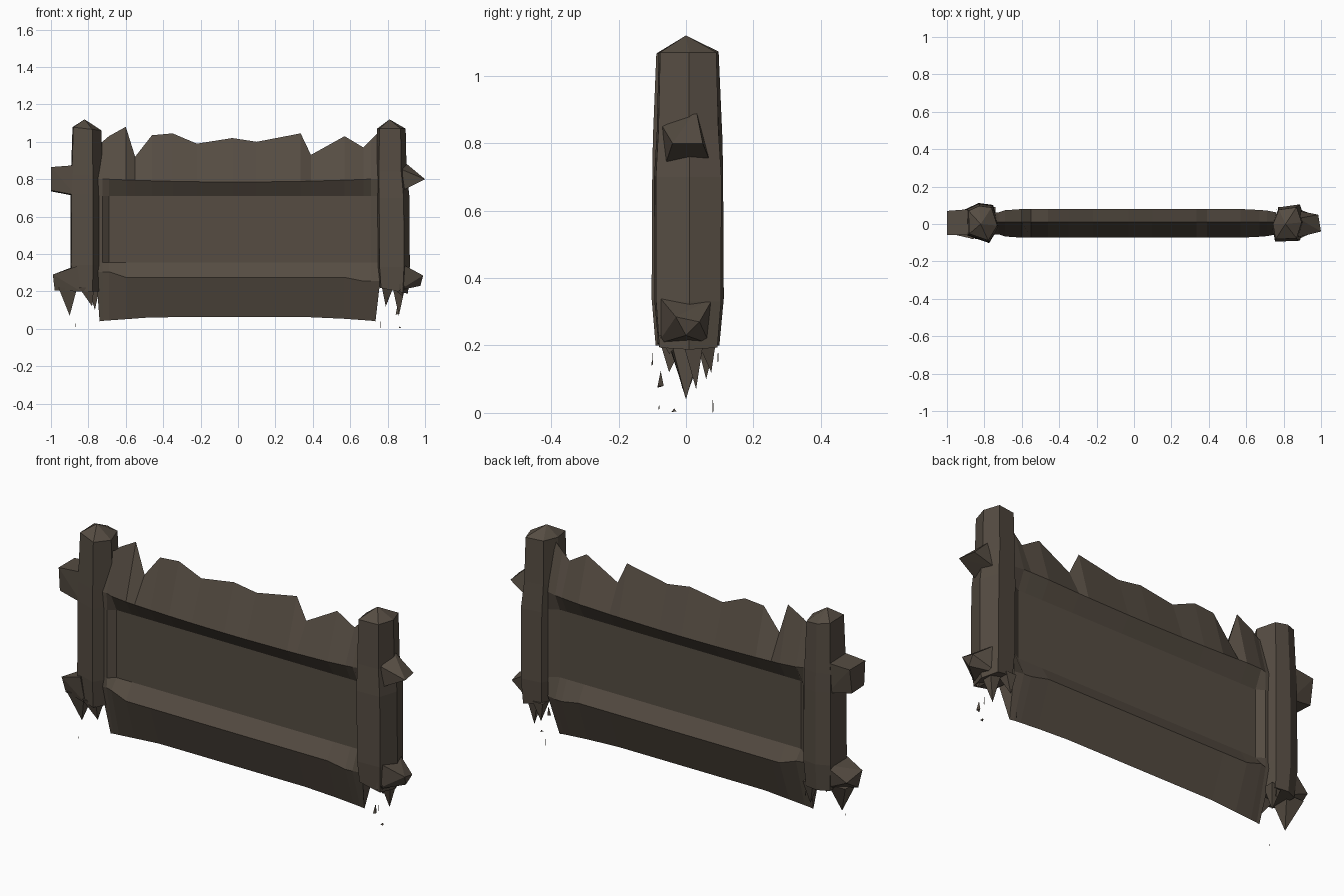
import bpy, bmesh
from mathutils import Vector

if "Cube" in bpy.data.objects:
    bpy.data.objects.remove(bpy.data.objects["Cube"])

wood = bpy.data.materials.new("dark weathered wood")
wood.diffuse_color = (0.092, 0.073, 0.055, 1)
wood.use_nodes = True
wood.node_tree.nodes["Principled BSDF"].inputs["Base Color"].default_value = wood.diffuse_color


def finish(name, bm):
    bmesh.ops.recalc_face_normals(bm, faces=bm.faces)
    me = bpy.data.meshes.new(name)
    bm.to_mesh(me)
    bm.free()
    me.materials.append(wood)
    ob = bpy.data.objects.new(name, me)
    bpy.context.collection.objects.link(ob)
    return ob


def loft(name, rings, apex=None):
    """Skin a list of equal rings, closing the far end with a cap or a peak."""
    bm = bmesh.new()
    vs = [[bm.verts.new(p) for p in r] for r in rings]
    n = len(vs[0])
    for a, b in zip(vs, vs[1:]):
        for i in range(n):
            j = (i + 1) % n
            bm.faces.new((a[i], a[j], b[j], b[i]))
    bm.faces.new(vs[0])
    if apex:
        tip = bm.verts.new(apex)
        for i in range(n):
            bm.faces.new((vs[-1][i], vs[-1][(i + 1) % n], tip))
    else:
        bm.faces.new(vs[-1])
    return finish(name, bm)


def hull(name, pts):
    """Chunky splinter: convex hull of a few points."""
    bm = bmesh.new()
    for p in pts:
        bm.verts.new(p)
    res = bmesh.ops.convex_hull(bm, input=bm.verts)
    bmesh.ops.delete(bm, geom=[g for g in res["geom_interior"]
                               if isinstance(g, bmesh.types.BMVert)], context='VERTS')
    return finish(name, bm)


# Board: wedge-topped rails around a recessed panel, with a jagged top ridge
ridge = [(-.76, .99), (-.725, 1.0), (-.69, 1.03), (-.6, 1.08), (-.55, .92), (-.46, 1.035),
         (-.35, 1.045), (-.22, .99), (-.03, 1.02), (.1, 1.0), (.335, 1.045),
         (.39, .93), (.57, 1.03), (.67, .97), (.71, 1.01), (.76, 1.06)]
rings = []
for x, top in ridge:
    e = abs(x) / .76
    end = abs(x) > .72
    lip = .055 if end else .073 - .012 * max(0, e - .8) / .2
    deep = .05 if end else .022
    lo = .062 - .022 * max(0, e - .6) / .4
    up = .785 + .018 * e * e
    shelf = .275 + (.03 if x < -.6 else 0) - .02 * (x > .6)
    xb = max(-.74, min(.735, x))
    rings.append([(x, .01, top), (x, -lip, up), (x, -deep, .71), (x, -deep, .355),
                  (x, -lip, shelf), (xb, .0, lo), (x, lip + .007, shelf),
                  (x, deep + .01, .355), (x, deep + .01, .71), (x, lip + .007, up)])
loft("board", rings)

# Posts: uneven six-sided timbers; the section shifts a little up the height
left_sec = [(-.89, -.06), (-.775, -.1), (-.72, -.01), (-.755, .1), (-.83, .11), (-.895, .08)]
right_sec = [(.75, -.09), (.875, -.085), (.905, .01), (.875, .1), (.77, .085), (.735, 0)]


def post(name, sec, levels, apex):
    cx = sum(p[0] for p in sec) / 6
    rings = [[(cx + (x - cx) * s + dx, y * s, z + dz * (x - cx)) for x, y in sec]
             for z, s, dx, dz in levels]
    loft(name, rings, apex)


post("left_post", left_sec, [(.2, .9, 0, 0), (.34, 1.02, 0, 0), (.72, 1.0, 0, 0),
                             (.82, .98, 0, 0), (1.07, .88, .0, -.1)], (-.82, 0, 1.12))
post("right_post", right_sec, [(.205, .93, .01, -.2), (.33, 1.04, .01, 0), (.7, 1.05, .008, 0),
                               (.84, .96, .0, 0), (1.07, .9, .0, 0)], (.81, 0, 1.12))

# Side pegs and splinters on the posts
hull("left_upper_peg", [(-1, -.06, .865), (-1, .07, .865), (-1, -.05, .74), (-1, .05, .735),
                        (-.87, -.06, .875), (-.87, .08, .875), (-.87, -.06, .715), (-.87, .07, .71)])
hull("right_upper_spike", [(1, -.04, .80), (.985, .05, .80), (.88, -.07, .85), (.88, .03, .9),
                           (.88, -.06, .74), (.88, .07, .75)])
hull("left_lower_spike", [(-.99, -.05, .29), (-.975, .06, .26), (-.98, -.03, .205), (-.86, -.08, .335),
                          (-.86, .09, .34), (-.84, -.07, .2), (-.84, .07, .2)])
hull("right_lower_spike", [(.99, -.03, .285), (.985, .04, .27), (.975, 0, .23), (.88, -.08, .345),
                           (.88, .08, .34), (.86, -.085, .205), (.86, .07, .205)])

# Broken feet: pointed splinters below the posts (tip, half width, top centre)
feet = [((-.9, -.01, .07), .05, (-.91, 0, .22)), ((-.78, -.05, .12), .04, (-.81, -.04, .22)),
        ((-.765, .06, .1), .03, (-.77, .06, .22)), ((.88, -.05, .175), .04, (.85, -.04, .23)),
        ((.86, .03, .07), .035, (.86, .02, .23)), ((.79, .075, .12), .03, (.8, .06, .22))]
for i, (tip, w, c) in enumerate(feet):
    base = [(c[0] + a * w, c[1] + b * w, c[2]) for a, b in ((-1, -1), (1, -1), (1, 1), (-1, 1))]
    hull(f"foot_splinter_{i + 1}", [tip] + base)

# Tiny loose shards under the feet: (x, y, bottom, height, width)
for i, (x, y, z, h, w) in enumerate([(.852, -.075, .075, .05, .018), (.76, .08, 0, .06, .003),
                                     (.865, -.035, .003, .01, .015), (-.87, -.08, .01, .02, .003),
                                     (.8, -.1, .14, .04, .004), (-.76, .095, .15, .04, .004)]):
    hull(f"shard_{i + 1}", [(x, y, z + h), (x - w / 2, y - w / 2, z), (x + w / 2, y - w / 2, z + h * .1),
                            (x, y + w / 2, z + h * .1)])
